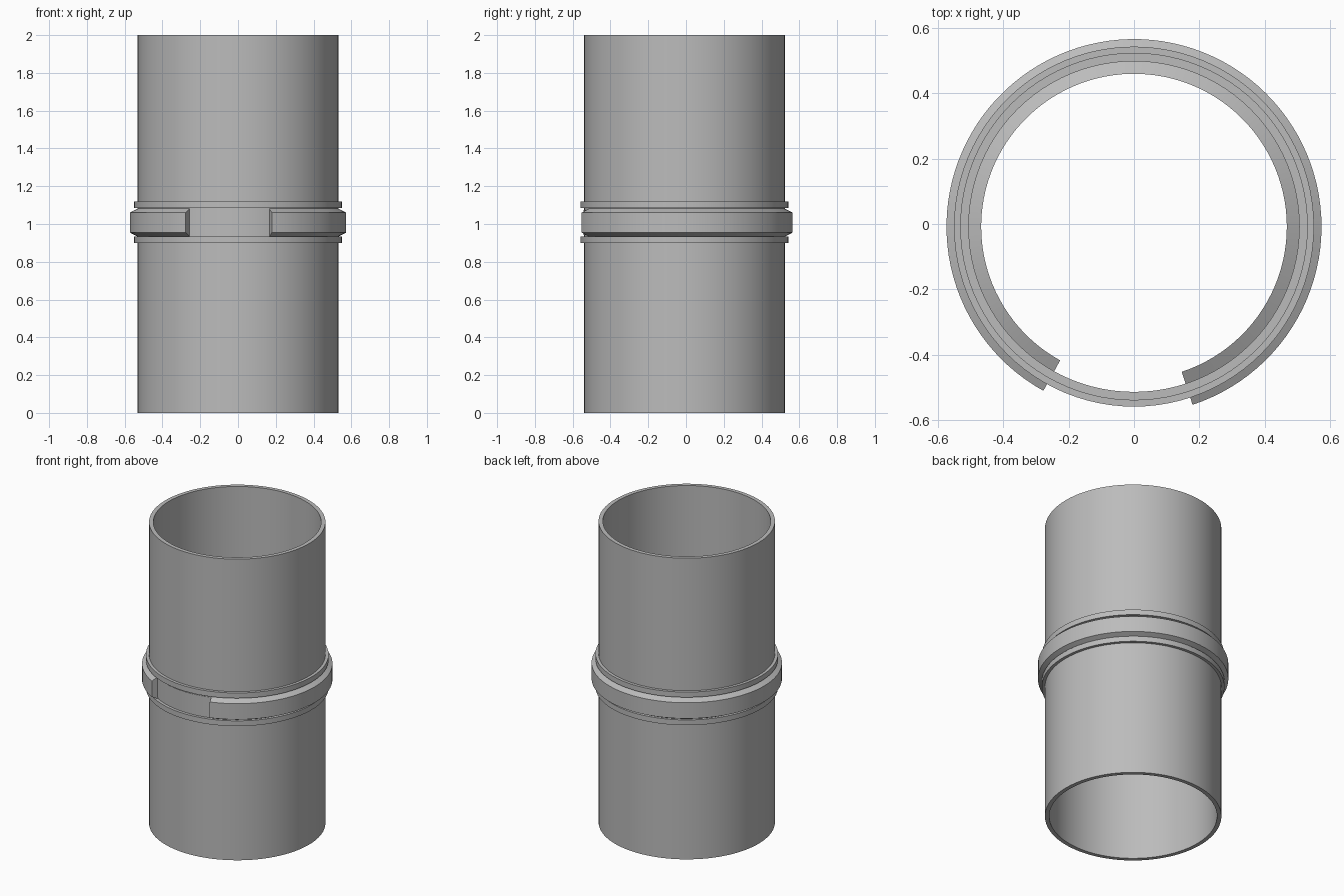
import bpy, bmesh, math

if "Cube" in bpy.data.objects:
    bpy.data.objects.remove(bpy.data.objects["Cube"], do_unlink=True)

CENTRE_Y = -0.008

grey = bpy.data.materials.new("steel grey")
grey.use_nodes = True
colour = (0.5, 0.5, 0.5, 1)
grey.diffuse_color = colour
grey.node_tree.nodes["Principled BSDF"].inputs["Base Color"].default_value = colour


def lathe(name, section, start=0, end=360, steps=96):
    """Sweep a closed (radius, z) section round the axis; cap it if open."""
    bm = bmesh.new()
    closed = end - start >= 360
    rings = []
    for i in range(steps if closed else steps + 1):
        a = math.radians(start + (end - start) * i / steps)
        rings.append([bm.verts.new((r * math.cos(a), r * math.sin(a), z))
                      for r, z in section])
    n = len(section)
    for i in range(steps):
        a, b = rings[i], rings[(i + 1) % len(rings)]
        for j in range(n):
            k = (j + 1) % n
            bm.faces.new((a[j], b[j], b[k], a[k]))
    if not closed:
        bm.faces.new(rings[0])
        bm.faces.new(rings[-1])
    bmesh.ops.recalc_face_normals(bm, faces=bm.faces)
    mesh = bpy.data.meshes.new(name)
    bm.to_mesh(mesh)
    bm.free()
    mesh.materials.append(grey)
    obj = bpy.data.objects.new(name, mesh)
    obj.location.y = CENTRE_Y
    bpy.context.collection.objects.link(obj)
    bpy.ops.object.select_all(action="DESELECT")
    obj.select_set(True)
    bpy.context.view_layer.objects.active = obj
    bpy.ops.object.shade_smooth_by_angle(angle=math.radians(20))
    return obj


def box(r0, r1, z0, z1):
    return [(r0, z0), (r1, z0), (r1, z1), (r0, z1)]


# Straight pipe, open at both ends
lathe("pipe", box(0.505, 0.531, 0, 2))

# Thin raised flanges above and below the joint
lathe("lower_flange", box(0.52, 0.55, 0.90, 0.935))
lathe("upper_flange", box(0.52, 0.55, 1.085, 1.12))

# Joint band exposed in the clamp gap
lathe("joint_band", box(0.52, 0.534, 0.943, 1.073))

# Split clamp ring with sloping sides, open at the front
lathe("clamp_ring",
      [(0.467, 0.90), (0.573, 0.955), (0.573, 1.06), (0.467, 1.115)],
      start=-71.8, end=241.1)
